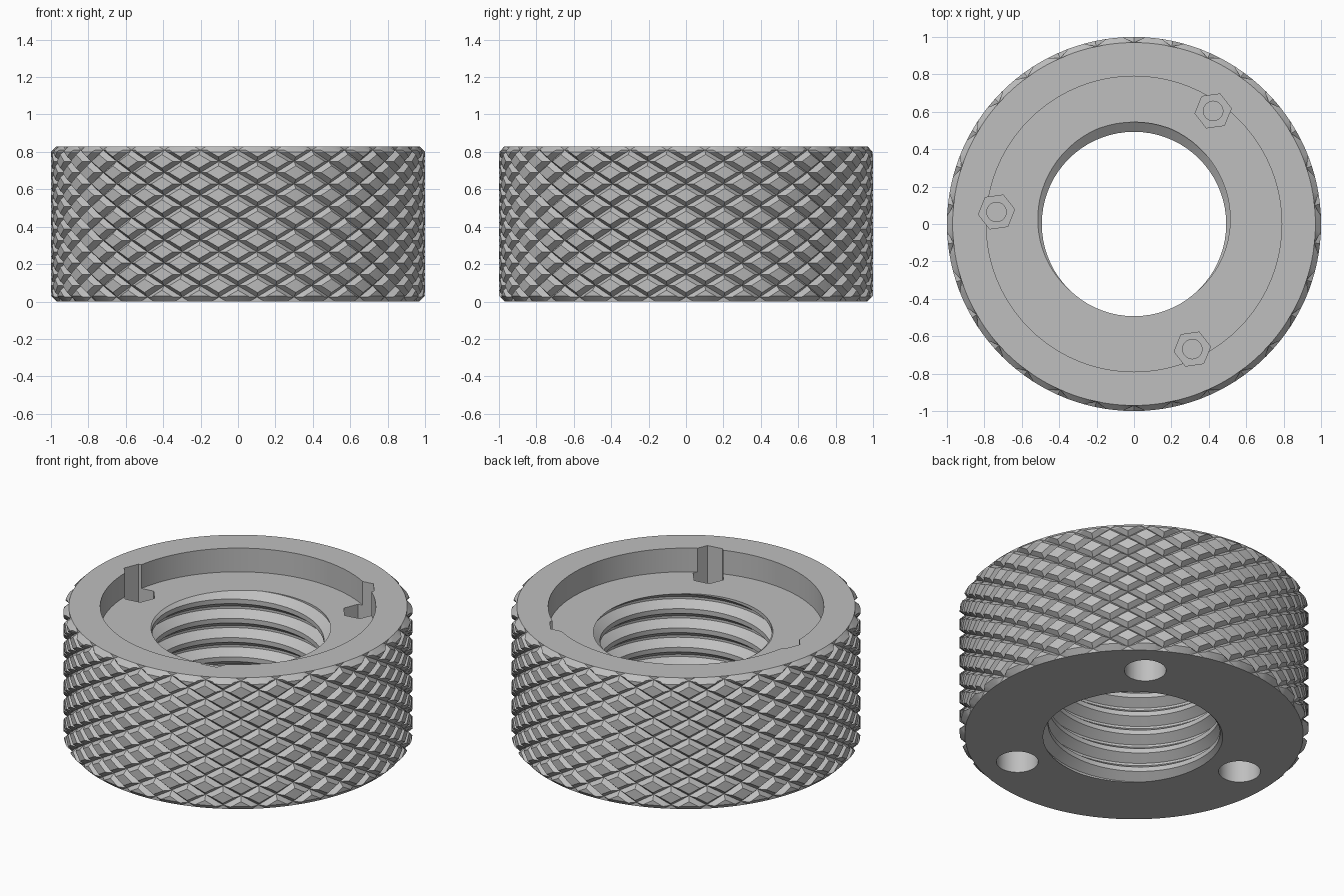
import bpy, bmesh, math
from mathutils import Matrix, Vector

if "Cube" in bpy.data.objects:
    bpy.data.objects.remove(bpy.data.objects["Cube"])

HEIGHT, FLOOR = 0.83, 0.68
CORE, RIM, CHAMFER = 0.97, 1.0, 0.03

grey = bpy.data.materials.new("plain_grey")
grey.diffuse_color = (0.52, 0.52, 0.52, 1)
grey.use_nodes = True
grey.node_tree.nodes["Principled BSDF"].inputs["Base Color"].default_value = (0.52, 0.52, 0.52, 1)


def bisect(bm, co, normal, clear=False):
    bmesh.ops.bisect_plane(bm, geom=bm.verts[:] + bm.edges[:] + bm.faces[:], dist=1e-6,
                           plane_co=co, plane_no=normal, clear_outer=clear)


def trim(bm, low, high):
    bisect(bm, (0, 0, low), (0, 0, -1), True)
    bisect(bm, (0, 0, high), (0, 0, 1), True)


def close_solid(bm, name):
    bmesh.ops.remove_doubles(bm, verts=bm.verts[:], dist=1e-5)
    bmesh.ops.holes_fill(bm, edges=[e for e in bm.edges if e.is_boundary], sides=0)
    bmesh.ops.recalc_face_normals(bm, faces=bm.faces[:])
    mesh = bpy.data.meshes.new(name)
    bm.to_mesh(mesh)
    bm.free()
    mesh.materials.append(grey)
    obj = bpy.data.objects.new(name, mesh)
    bpy.context.collection.objects.link(obj)
    return obj


def prism(name, sides, radius, low, high, x=0, y=0, turn=0):
    bm = bmesh.new()
    place = Matrix.Translation((x, y, (low + high) / 2)) @ Matrix.Rotation(turn, 4, "Z")
    bmesh.ops.create_cone(bm, cap_ends=True, segments=sides, radius1=radius, radius2=radius,
                          depth=high - low, matrix=place)
    return close_solid(bm, name)


# Knurled drum: raised diamonds laid out flat, then wrapped round the axis
def knurled_drum():
    starts, flat = 30, 0.6
    step = math.tau / starts
    rise = step * math.tan(math.radians(30))
    bm = bmesh.new()
    corners = [(step / 2, 0), (0, rise / 2), (-step / 2, 0), (0, -rise / 2)]
    for i in range(starts):
        for j in range(-1, 9):
            for half in (0, 0.5):
                a, z = (i + half) * step, HEIGHT - 0.02 - (j + half) * rise
                low = [bm.verts.new((a + u, CORE, z + v)) for u, v in corners]
                top = [bm.verts.new((a + u * flat, RIM, z + v * flat)) for u, v in corners]
                bm.faces.new(top)
                for k in range(4):
                    n = (k + 1) % 4
                    bm.faces.new((low[k], low[n], top[n], top[k]))
    bmesh.ops.remove_doubles(bm, verts=bm.verts[:], dist=1e-5)
    trim(bm, 0, HEIGHT)
    for z in (CHAMFER, HEIGHT - CHAMFER):
        bisect(bm, (0, 0, z), (0, 0, 1))
    for k in range(-2, starts * 4 + 3):
        bisect(bm, (k * step / 4, 0, 0), (1, 0, 0))
    for v in bm.verts:
        a, r, z = v.co
        r = min(r, CORE + min(z, HEIGHT - z))
        v.co = Vector((r * math.cos(a), r * math.sin(a), z))
    return close_solid(bm, "knurled_ring")


# Threaded bore cutter: profile rows that climb one pitch per turn
def thread_cutter():
    pitch, turns, segments = 0.122, 10, 72
    profile = [(-0.06, 0.545), (0.06, 0.545), (0.38, 0.493), (0.62, 0.493)]
    rows = [(k + p, r) for k in range(-turns, 4) for p, r in profile]
    bm = bmesh.new()
    grid = []
    for s in range(segments + 1):
        a = math.tau * s / segments
        grid.append([bm.verts.new((r * math.cos(a), r * math.sin(a),
                                   FLOOR + (p + s / segments - 0.25) * pitch)) for p, r in rows])
    for left, right in zip(grid, grid[1:]):
        for k in range(len(rows) - 1):
            bm.faces.new((left[k], right[k], right[k + 1], left[k + 1]))
    bmesh.ops.remove_doubles(bm, verts=bm.verts[:], dist=1e-5)
    trim(bm, -0.05, FLOOR + 0.06)
    return close_solid(bm, "thread_cutter")


ring = knurled_drum()
cutters = [thread_cutter(), prism("recess_cutter", 96, 0.79, FLOOR, 1)]

# Three fastener positions: nut pocket, pilot hole and underside counterbore
for degrees in (55, 175, 295):
    a = math.radians(degrees)
    x, y = 0.738 * math.cos(a), 0.738 * math.sin(a)
    cutters += [prism("nut_cutter", 6, 0.098, 0.5, 1.05, x, y, math.radians(38)),
                prism("pilot_cutter", 32, 0.052, 0.33, 0.6, x, y),
                prism("counterbore_cutter", 40, 0.12, -0.1, 0.3, x, y)]

for cutter in cutters:
    cutter.hide_render = True
    cut = ring.modifiers.new(cutter.name, "BOOLEAN")
    cut.operation, cut.solver, cut.object = "DIFFERENCE", "EXACT", cutter

# Bake the cuts and drop the cutters
bpy.context.view_layer.update()
result = bpy.data.meshes.new_from_object(ring.evaluated_get(bpy.context.evaluated_depsgraph_get()))
ring.modifiers.clear()
ring.data = result
for cutter in cutters:
    bpy.data.objects.remove(cutter)

bpy.ops.object.select_all(action="DESELECT")
ring.select_set(True)
bpy.context.view_layer.objects.active = ring
bpy.ops.object.shade_smooth_by_angle(angle=math.radians(20))
